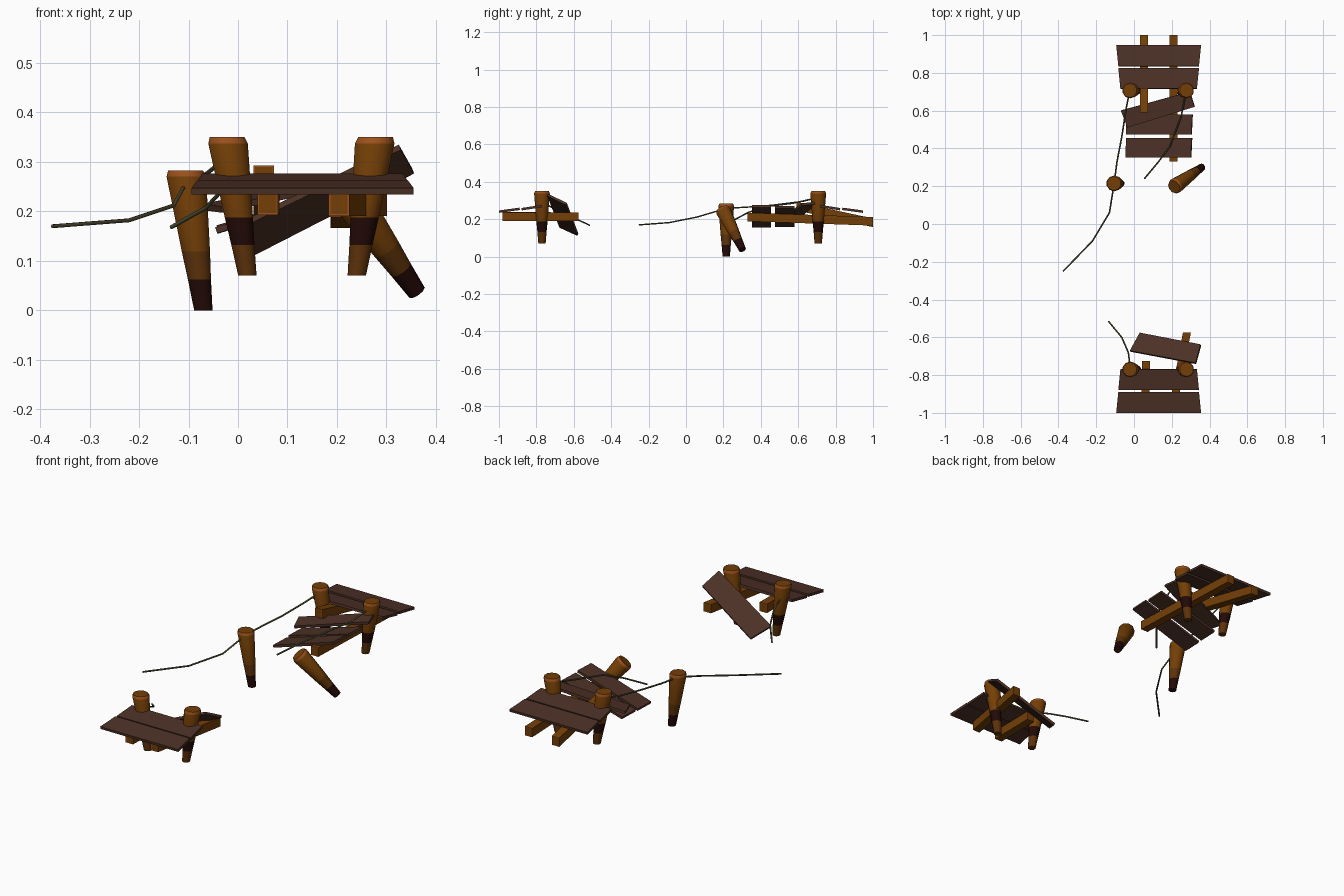
import bpy, bmesh, math
from mathutils import Vector

if "Cube" in bpy.data.objects:
    bpy.data.objects.remove(bpy.data.objects["Cube"])


def material(name, rgb):
    m = bpy.data.materials.new(name)
    m.diffuse_color = (*rgb, 1)
    m.use_nodes = True
    m.node_tree.nodes["Principled BSDF"].inputs["Base Color"].default_value = m.diffuse_color
    return m


POST = material("post wood", (0.175, 0.05, 0.002))
EDGE = material("worn orange edge", (0.34, 0.085, 0.012))
MID = material("damp wood", (0.11, 0.032, 0.003))
DARK = material("wet dark wood", (0.016, 0.003, 0.002))
PLANK = material("plank wood", (0.073, 0.03, 0.019))
ROPE = material("old rope", (0.085, 0.08, 0.036))


def finish(name, bm, mats):
    bmesh.ops.recalc_face_normals(bm, faces=bm.faces)
    me = bpy.data.meshes.new(name)
    bm.to_mesh(me)
    bm.free()
    for m in mats:
        me.materials.append(m)
    ob = bpy.data.objects.new(name, me)
    bpy.context.collection.objects.link(ob)
    return ob


def tube(name, rings, axis, mats, sides, bands):
    """Loft circles (centre, radius) that share one axis; one material per band."""
    axis = Vector(axis).normalized()
    u = axis.cross(Vector((0, 1, 0))).normalized()
    v = axis.cross(u)
    bm = bmesh.new()
    loops = []
    for c, r in rings:
        loops.append([bm.verts.new(Vector(c) + r * (math.cos(a) * u + math.sin(a) * v))
                      for a in (2 * math.pi * (i + 0.5) / sides for i in range(sides))])
    for k in range(len(loops) - 1):
        for i in range(sides):
            j = (i + 1) % sides
            f = bm.faces.new((loops[k][i], loops[k][j], loops[k + 1][j], loops[k + 1][i]))
            f.material_index = bands[k]
    bm.faces.new(loops[0]).material_index = bands[0]
    bm.faces.new(loops[-1]).material_index = 2
    return finish(name, bm, mats)


def post(name, bottom, top, axis=(0, 0, 1), bands=(1, 0, 2, 3)):
    """Tapered pile with a dark water stain and a worn, chamfered head."""
    b, t = Vector(bottom), Vector(top)
    prof = [(0, 0.0195), (0.22, 0.0245), (0.42, 0.03), (0.955, 0.042), (1, 0.037)]
    ob = tube(name, [(b.lerp(t, s), r) for s, r in prof], axis,
              [DARK, MID, POST, EDGE], 10, bands)
    bpy.ops.object.select_all(action='DESELECT')
    bpy.context.view_layer.objects.active = ob
    ob.select_set(True)
    bpy.ops.object.shade_smooth_by_angle(angle=math.radians(40))


def plank(name, corners, thick=0.013):
    """Flat board given by the four corners of its upper face."""
    c = [Vector(p) for p in corners]
    n = (c[2] - c[0]).cross(c[3] - c[1]).normalized()
    if n.z < 0:
        n = -n
    bm = bmesh.new()
    top = [bm.verts.new(p) for p in c]
    low = [bm.verts.new(p - n * thick) for p in c]
    bm.faces.new(top)
    bm.faces.new(low)
    for i in range(4):
        j = (i + 1) % 4
        bm.faces.new((top[i], top[j], low[j], low[i]))
    finish(name, bm, [PLANK])


def beam(name, a, b, w=0.042, h=0.046):
    """Square timber along y between two centres, with worn rims on its ends."""
    bm = bmesh.new()
    ends = [[bm.verts.new((p[0] + sx * w / 2, p[1], p[2] + sz * h / 2))
             for sx, sz in ((-1, -1), (1, -1), (1, 1), (-1, 1))] for p in (a, b)]
    caps = [bm.faces.new(e) for e in ends]
    for i in range(4):
        j = (i + 1) % 4
        bm.faces.new((ends[0][i], ends[0][j], ends[1][j], ends[1][i]))
    bmesh.ops.recalc_face_normals(bm, faces=bm.faces)
    for f in bmesh.ops.inset_individual(bm, faces=caps, thickness=0.005)["faces"]:
        f.material_index = 1
    finish(name, bm, [POST, EDGE])


def rope(name, pts, r=0.0042):
    cu = bpy.data.curves.new(name, 'CURVE')
    cu.dimensions = '3D'
    cu.bevel_depth = r
    cu.bevel_resolution = 1
    cu.use_fill_caps = True
    sp = cu.splines.new('POLY')
    sp.points.add(len(pts) - 1)
    for p, co in zip(sp.points, pts):
        p.co = (*co, 1)
    cu.materials.append(ROPE)
    bpy.context.collection.objects.link(bpy.data.objects.new(name, cu))


# Standing posts, one pair at each end
for label, y in (("front", -0.77), ("back", 0.707)):
    post(label + "_left_post", (0.019, y, 0.07), (-0.022, y, 0.35))
    post(label + "_right_post", (0.24, y, 0.07), (0.278, y, 0.35))

# Lone leaning post and toppled post, both with dark feet
post("leaning_post", (-0.07, 0.215, 0), (-0.106, 0.215, 0.283), bands=(0, 1, 2, 3))
b, t = Vector((0.361, 0.302, 0.037)), Vector((0.212, 0.197, 0.25))
post("toppled_post", b, t, t - b, bands=(0, 1, 2, 3))

# Intact deck planks sloping down toward the outer ends
for label, s, edges in (("front", -1, ((1.0, 0.89), (0.88, 0.77))),
                        ("back", 1, ((0.947, 0.836), (0.825, 0.718)))):
    for k, (yo, yi) in enumerate(edges):
        zo, zi = ((0.247, 0.262), (0.260, 0.277))[k]
        g = 0.011 * k
        plank(f"{label}_deck_plank_{k + 1}",
              [(-0.094 + g, s * yo, zo), (0.355 - g, s * yo, zo),
               (0.344 - g, s * yi, zi), (-0.083 + g, s * yi, zi)])

# Loose planks
plank("front_fallen_plank", [(0.325, -0.735, 0.335), (0.352, -0.637, 0.287),
                             (0.03, -0.575, 0.122), (-0.022, -0.67, 0.165)])
plank("back_skewed_plank", [(-0.07, 0.60, 0.215), (0.295, 0.70, 0.295),
                            (0.32, 0.62, 0.285), (-0.035, 0.51, 0.21)])
for k, (y0, y1, dx, z) in enumerate(((0.475, 0.58, 0.003, 0.0), (0.352, 0.455, 0, 0.004))):
    plank(f"back_tipped_plank_{k + 1}",
          [(-0.046 + dx, y0, 0.172 - z), (0.30 + dx, y0, 0.272 + z),
           (0.305 + dx, y1, 0.272 + z), (-0.042 + dx, y1, 0.172 - z)])

# Support beams under the decks
beam("front_left_beam", (0.06, -0.98, 0.216), (0.063, -0.725, 0.216))
beam("front_right_beam", (0.204, -0.98, 0.214), (0.28, -0.575, 0.214))
beam("back_left_beam", (0.052, 0.59, 0.27), (0.052, 1.0, 0.181))
beam("back_right_beam", (0.21, 0.33, 0.212), (0.208, 1.0, 0.189))

# Snapped ropes
rope("long_rope", [(-0.022, 0.707, 0.315), (-0.04, 0.62, 0.295), (-0.065, 0.46, 0.275),
                   (-0.09, 0.33, 0.265), (-0.105, 0.215, 0.258), (-0.13, 0.06, 0.212),
                   (-0.22, -0.09, 0.182), (-0.375, -0.25, 0.17)])
rope("back_right_rope", [(0.275, 0.70, 0.315), (0.25, 0.57, 0.285), (0.19, 0.41, 0.265),
                         (0.13, 0.33, 0.235), (0.055, 0.24, 0.187)])
rope("front_left_rope", [(-0.02, -0.76, 0.285), (-0.03, -0.68, 0.245),
                         (-0.065, -0.60, 0.207), (-0.135, -0.515, 0.168)])
